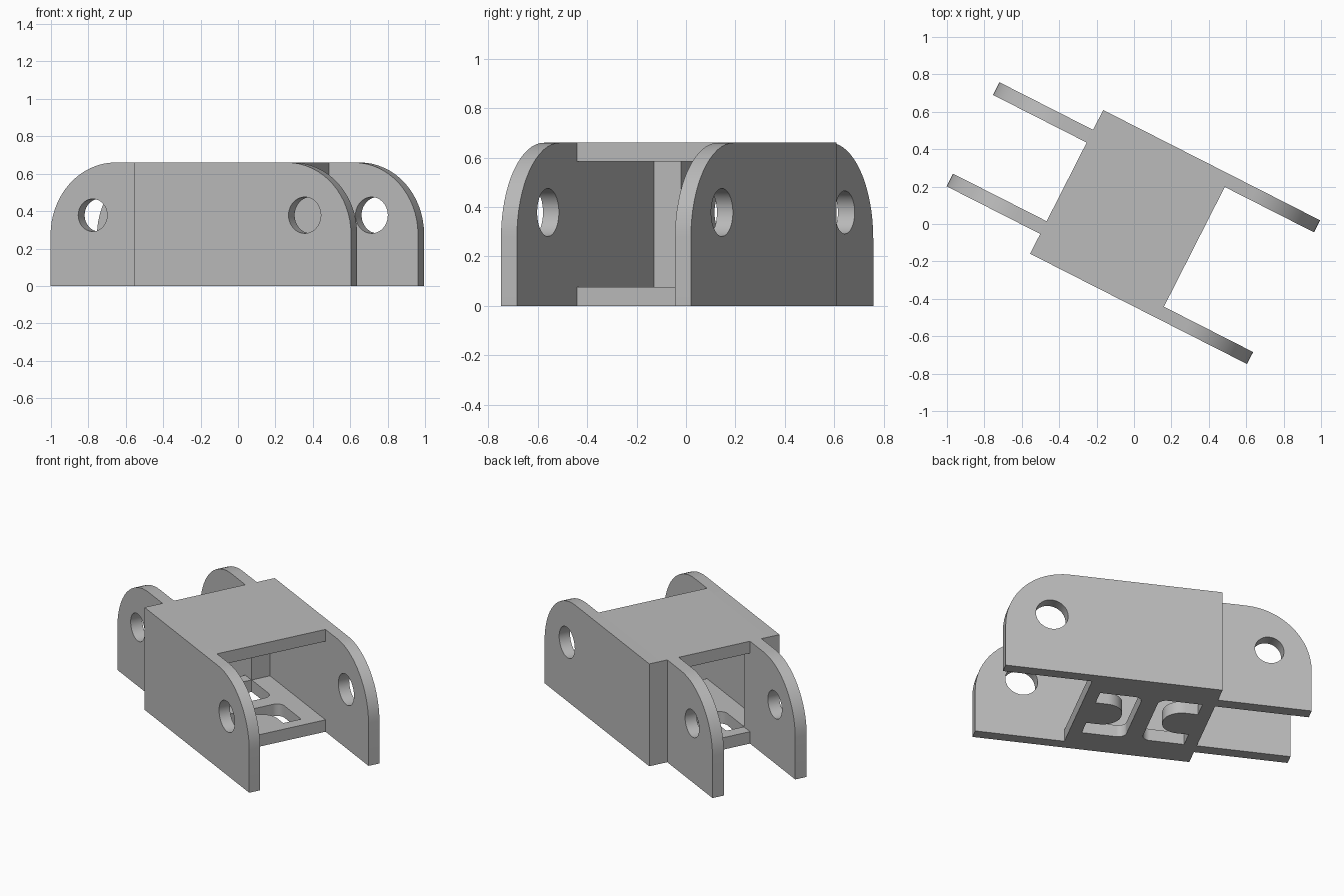
import bpy, bmesh, math
from mathutils import Matrix, Vector

cube = bpy.data.objects.get("Cube")
if cube:
    bpy.data.objects.remove(cube, do_unlink=True)

grey = bpy.data.materials.new("plain_grey")
grey.use_nodes = True
grey.diffuse_color = (0.5, 0.5, 0.5, 1)
grey.node_tree.nodes["Principled BSDF"].inputs["Base Color"].default_value = (0.5, 0.5, 0.5, 1)

# Main dimensions along the link (u), across it (v) and up (z)
BACK, FRONT = -0.423, 0.343
FRONT_TIP, BACK_TIP = 0.878, -0.985
HEIGHT, SKIN = 0.66, 0.077
OUTER, INNER = 0.431, 0.359
ARM_OUT, ARM_IN = 0.312, 0.236
MID = (BACK + FRONT) / 2
LINK = Matrix.Rotation(math.radians(-26.95), 4, "Z") @ Matrix.Translation((0, 0.0375, 0))
UPRIGHT = Matrix.Rotation(math.pi / 2, 4, "X")


def rounded(corners, steps=16):
    """Outline from (x, y, radius) right-angle corners."""
    out = []
    for i, (x, y, r) in enumerate(corners):
        p = Vector((x, y))
        if not r:
            out.append(p)
            continue
        d1 = (Vector(corners[i - 1][:2]) - p).normalized()
        d2 = (Vector(corners[(i + 1) % len(corners)][:2]) - p).normalized()
        centre = p + r * (d1 + d2)
        for k in range(steps + 1):
            a = math.pi / 2 * k / steps
            out.append(centre - r * (d2 * math.cos(a) + d1 * math.sin(a)))
    return out


def circle(x, y, r, n=40):
    return [Vector((x + r * math.cos(2 * math.pi * k / n),
                    y + r * math.sin(2 * math.pi * k / n))) for k in range(n)]


def plate(name, outlines, thickness, matrix):
    """Flat plate; outlines after the first are holes."""
    curve = bpy.data.curves.new(name, "CURVE")
    curve.dimensions = "2D"
    curve.fill_mode = "BOTH"
    curve.extrude = thickness / 2
    for pts in outlines:
        spline = curve.splines.new("POLY")
        spline.points.add(len(pts) - 1)
        for point, co in zip(spline.points, pts):
            point.co = (co.x, co.y, 0, 1)
        spline.use_cyclic_u = True
    temp = bpy.data.objects.new(name + "_outline", curve)
    mesh = bpy.data.meshes.new_from_object(temp)
    bpy.data.objects.remove(temp)
    bm = bmesh.new()
    bm.from_mesh(mesh)
    bmesh.ops.remove_doubles(bm, verts=bm.verts, dist=0.0001)
    bmesh.ops.recalc_face_normals(bm, faces=bm.faces)
    bm.to_mesh(mesh)
    bm.free()
    mesh.materials.clear()
    mesh.materials.append(grey)
    obj = bpy.data.objects.new(name, mesh)
    bpy.context.collection.objects.link(obj)
    obj.matrix_world = LINK @ matrix
    bpy.ops.object.select_all(action="DESELECT")
    obj.select_set(True)
    bpy.context.view_layer.objects.active = obj
    bpy.ops.object.shade_smooth_by_angle(angle=math.radians(30))
    return obj


def rect(x0, x1, y0, y1):
    return rounded([(x0, y0, 0), (x1, y0, 0), (x1, y1, 0), (x0, y1, 0)])


def tongue_hole(s):
    """C-shaped opening around a rounded tongue, s = end of the floor."""
    far, near, tip, half, w = 0.307, 0.05, 0.125, 0.238, 0.12
    path = [(far, half, 0), (near, half, 0.05), (near, -half, 0.05), (far, -half, 0),
            (far, -w, 0), (tip, -w, 0.11), (tip, w, 0.11), (far, w, 0)]
    return rounded([(MID + s * t, v, r) for t, v, r in path])


# Side plates, rear arms and rear jambs, mirrored across the link
side_outline = rounded([(BACK, 0, 0), (FRONT_TIP, 0, 0), (FRONT_TIP, HEIGHT, 0.385), (BACK, HEIGHT, 0)])
arm_outline = rounded([(BACK, 0, 0), (BACK, HEIGHT, 0), (BACK_TIP, HEIGHT, 0.39), (BACK_TIP, 0, 0)])
for label, s in (("left", 1), ("right", -1)):
    def across(a, b):
        return Matrix.Translation((0, s * (a + b) / 2, 0)) @ UPRIGHT

    plate(label + "_side_plate", [side_outline, circle(0.6, 0.378, 0.097)],
          OUTER - INNER, across(OUTER, INNER))
    plate(label + "_rear_arm", [arm_outline, circle(-0.732, 0.378, 0.087)],
          ARM_OUT - ARM_IN, across(ARM_OUT, ARM_IN))
    plate(label + "_rear_jamb", [rect(BACK, BACK + SKIN, SKIN, HEIGHT - SKIN)],
          INNER - ARM_IN, across(INNER, ARM_IN))

# Roof and floor between the side plates
deck = rect(BACK, FRONT, -INNER, INNER)
plate("roof", [deck], SKIN, Matrix.Translation((0, 0, HEIGHT - SKIN / 2)))
plate("floor", [deck, tongue_hole(1), tongue_hole(-1)], SKIN, Matrix.Translation((0, 0, SKIN / 2)))
